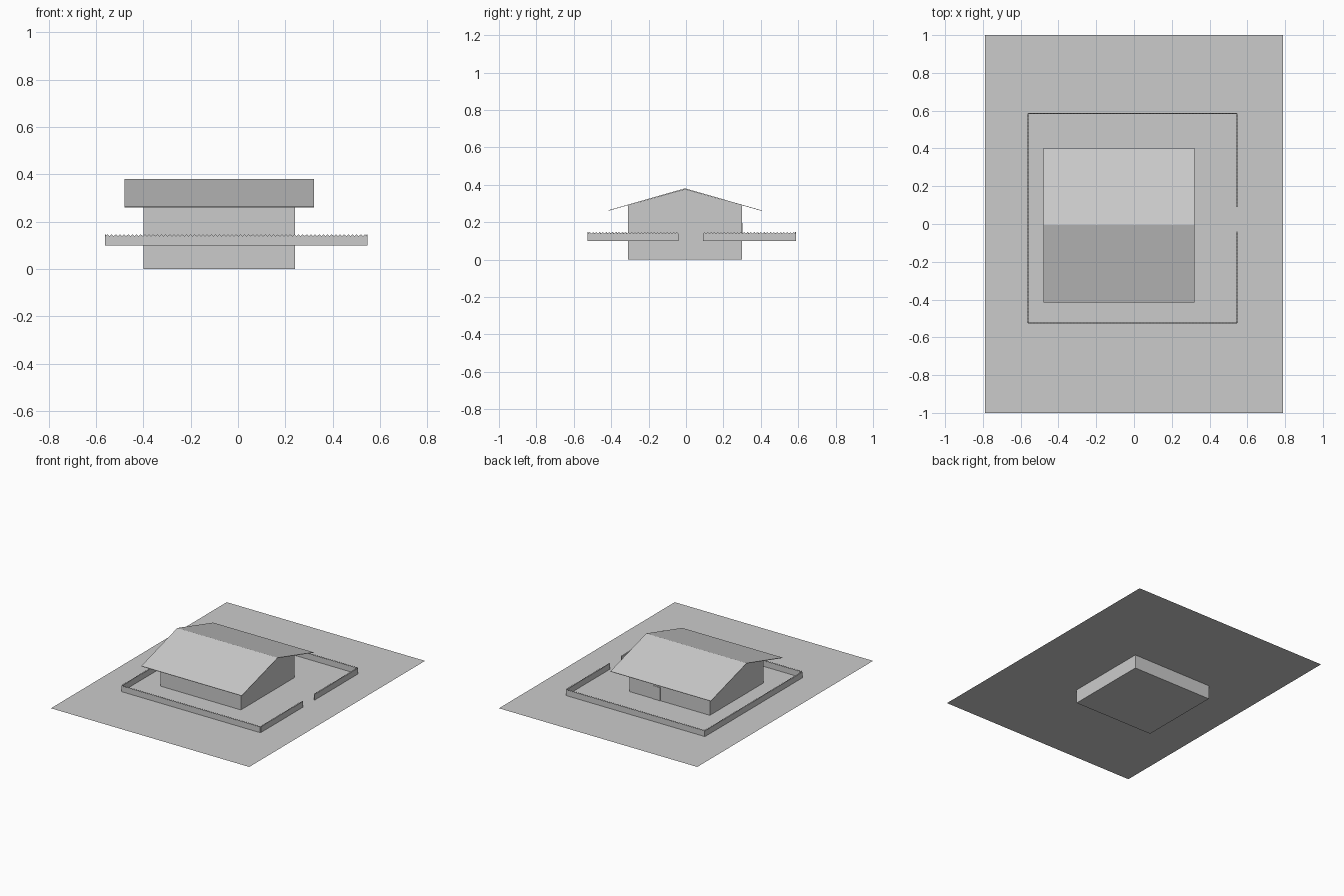
import bpy, bmesh
from mathutils import Vector

if "Cube" in bpy.data.objects:
    bpy.data.objects.remove(bpy.data.objects["Cube"])

GROUND = 0.10


def mesh_object(name, bm):
    bmesh.ops.recalc_face_normals(bm, faces=bm.faces)
    me = bpy.data.meshes.new(name)
    bm.to_mesh(me)
    bm.free()
    ob = bpy.data.objects.new(name, me)
    bpy.context.collection.objects.link(ob)
    return ob


def extrude_profile(name, points, offset):
    """Closed 3D outline swept along an offset into a solid."""
    bm = bmesh.new()
    face = bm.faces.new([bm.verts.new(p) for p in points])
    ext = bmesh.ops.extrude_face_region(bm, geom=[face], use_keep_orig=True)
    moved = [g for g in ext["geom"] if isinstance(g, bmesh.types.BMVert)]
    bmesh.ops.translate(bm, verts=moved, vec=offset)
    return mesh_object(name, bm)


def fence(name, start, end, thick=0.005, low=0.139, high=0.147):
    """Solid fence panel with a saw-toothed top."""
    a, b = Vector((*start, 0)), Vector((*end, 0))
    d = b - a
    teeth = max(1, round(d.length / 0.0175))
    pts = [b + Vector((0, 0, GROUND)), a + Vector((0, 0, GROUND))]
    for i in range(2 * teeth + 1):
        z = high if i % 2 else low
        pts.append(a + d * (i / (2 * teeth)) + Vector((0, 0, z)))
    side = d.normalized().cross(Vector((0, 0, 1))) * thick
    return extrude_profile(name, [p - side / 2 for p in pts], side)


# ground sheet
bm = bmesh.new()
bm.faces.new([bm.verts.new((x, y, GROUND)) for x, y in
              ((-0.79, -1), (0.79, -1), (0.79, 1), (-0.79, 1))])
mesh_object("ground_sheet", bm)

# gabled house body, with its foundation below the ground
body = [(-0.31, 0), (0.30, 0), (0.30, 0.291), (-0.005, 0.377), (-0.31, 0.291)]
extrude_profile("house_body", [(-0.40, y, z) for y, z in body], (0.64, 0, 0))

# thin overhanging roof
roof = [(-0.415, 0.264), (-0.005, 0.381), (0.403, 0.264),
        (0.403, 0.261), (-0.005, 0.378), (-0.415, 0.261)]
extrude_profile("roof", [(-0.48, y, z) for y, z in roof], (0.80, 0, 0))

# door on the back wall
door = [(-0.005, GROUND), (0.05, GROUND), (0.05, 0.195), (-0.005, 0.195)]
extrude_profile("door", [(x, 0.298, z) for x, z in door], (0, 0.005, 0))

# fence around the yard, open at the right for the gate
x0, x1, y0, y1 = -0.56, 0.545, -0.523, 0.585
fence("fence_front", (x0, y0), (x1, y0))
fence("fence_back", (x0, y1), (x1, y1))
fence("fence_left", (x0, y0), (x0, y1))
fence("fence_right_front", (x1, y0), (x1, -0.04))
fence("fence_right_back", (x1, 0.09), (x1, y1))
